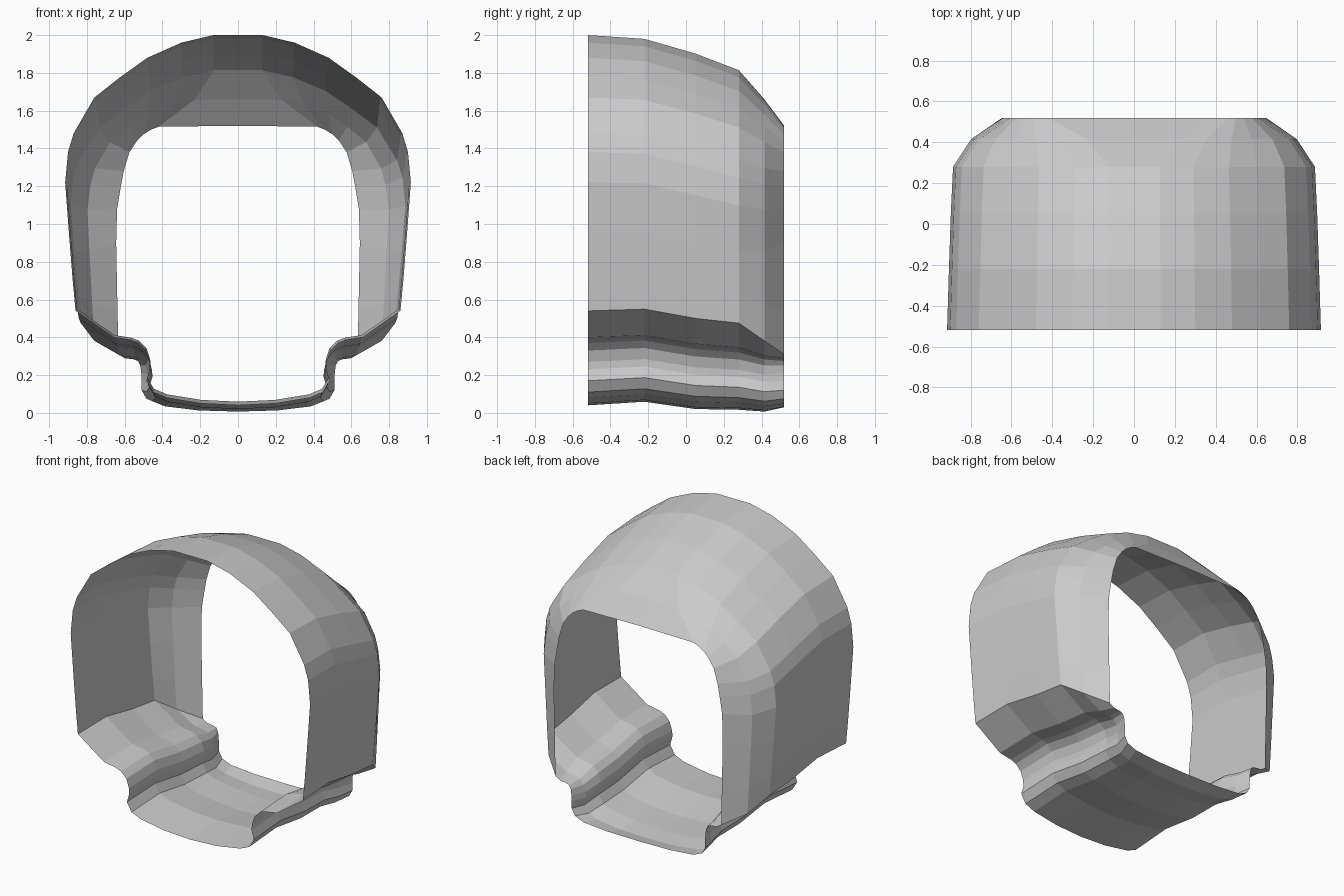
import bpy
import bmesh

default = bpy.data.objects.get("Cube")
if default:
    bpy.data.objects.remove(default)

# Half cross-sections (x, z), from the crown down the side, over the ledge to the floor
front = [(0, 2), (.13, 2), (.3, 1.96), (.48, 1.88), (.62, 1.78), (.76, 1.67),
         (.87, 1.48), (.9, 1.38), (.915, 1.22), (.895, .95), (.875, .7), (.86, .54),
         (.66, .4), (.57, .385), (.53, .37), (.49, .33), (.47, .27), (.468, .23),
         (.485, .17), (.45, .11), (.38, .08), (.2, .05), (0, .04)]
rear = [(0, 1.52), (.42, 1.515), (.46, 1.5), (.5, 1.475), (.535, 1.44), (.575, 1.38),
        (.605, 1.28), (.62, 1.2), (.64, 1.08), (.645, .9), (.638, .55), (.633, .31),
        (.6, .29), (.55, .283), (.53, .275), (.517, .25), (.512, .21), (.51, .17),
        (.51, .12), (.485, .075), (.42, .048), (.24, .033), (0, .03)]


def tapered(y, width, height, lift):
    """Front section narrowed, lowered and placed at depth y."""
    return [(x * width, y, z * height + lift) for x, z in front]


# Stations from the front opening to the rear opening
shoulder = tapered(.28, .968, .917, -.02)
back = [(x, .52, z) for x, z in rear]
bend = [(a[0] * .64 + b[0] * .36, .415, a[2] * .53 + b[2] * .47 - .016)
        for a, b in zip(shoulder, back)]
stations = [tapered(-.52, 1, 1, 0), tapered(-.22, .99, .98, .02),
            tapered(.05, .98, .96, -.018), shoulder, bend, back]

# Loft the half shell
bm = bmesh.new()
rings = [[bm.verts.new(p) for p in ring] for ring in stations]
for r, s in zip(rings, rings[1:]):
    for i in range(len(r) - 1):
        bm.faces.new((r[i], s[i], s[i + 1], r[i + 1]))
bmesh.ops.recalc_face_normals(bm, faces=bm.faces)
if sum(f.normal.x for f in bm.faces) < 0:
    bmesh.ops.reverse_faces(bm, faces=bm.faces)

mesh = bpy.data.meshes.new("shell")
bm.to_mesh(mesh)
bm.free()
shell = bpy.data.objects.new("shell", mesh)
bpy.context.collection.objects.link(shell)

# Mirror to the other side
mirror = shell.modifiers.new("mirror", 'MIRROR')
mirror.use_axis[0] = True
mirror.use_clip = True

# Plain grey finish
grey = bpy.data.materials.new("light grey")
grey.use_nodes = True
colour = (.6, .6, .6, 1)
grey.diffuse_color = colour
grey.node_tree.nodes["Principled BSDF"].inputs["Base Color"].default_value = colour
mesh.materials.append(grey)
